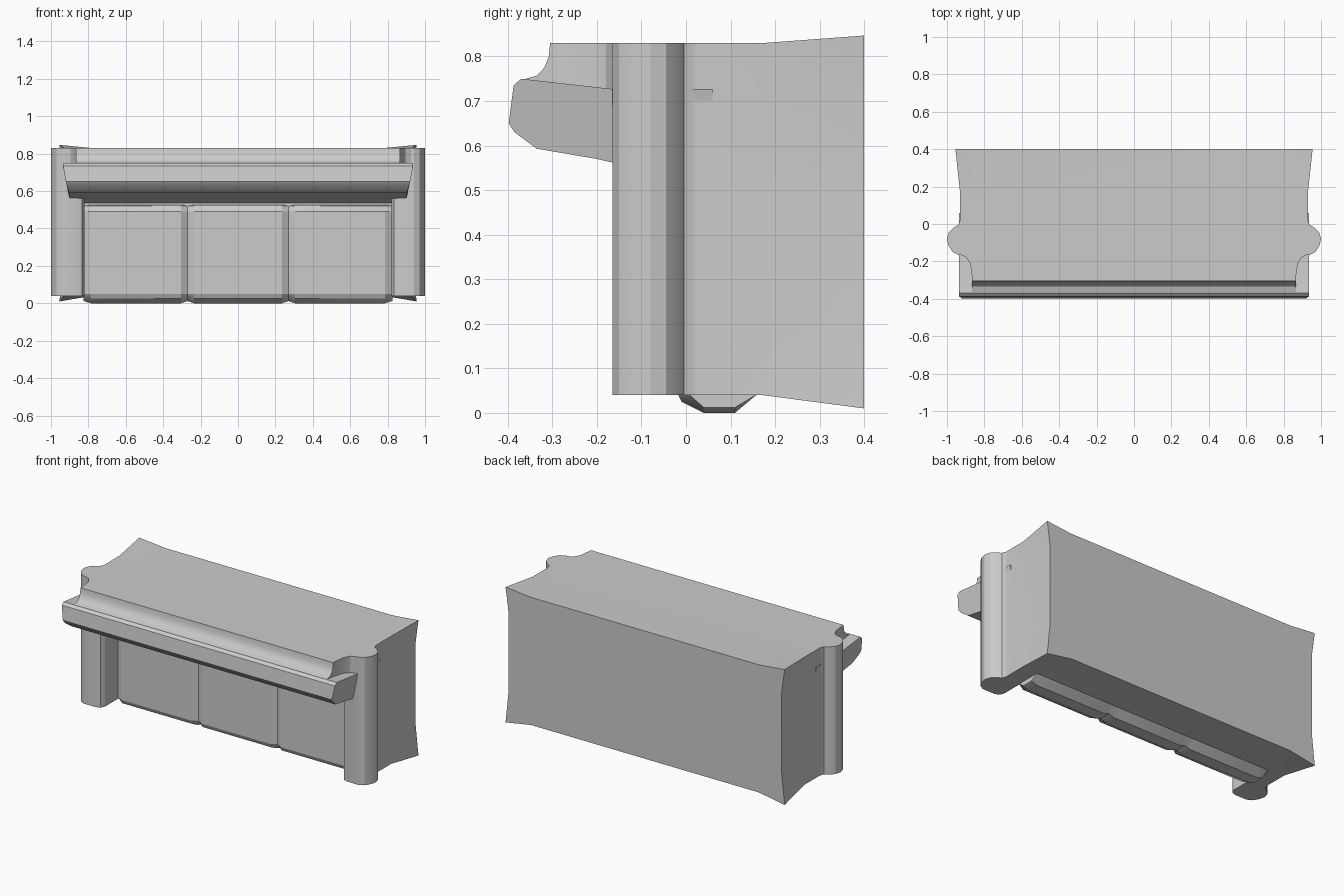
import bpy
import bmesh
from math import radians
from mathutils import Vector

cube = bpy.data.objects.get("Cube")
if cube:
    bpy.data.objects.remove(cube, do_unlink=True)

grey = bpy.data.materials.new("plain_grey")
grey.use_nodes = True
grey.diffuse_color = (0.6, 0.6, 0.6, 1)
grey.node_tree.nodes["Principled BSDF"].inputs["Base Color"].default_value = (0.6, 0.6, 0.6, 1)


def finish(name, bm):
    bmesh.ops.recalc_face_normals(bm, faces=bm.faces)
    mesh = bpy.data.meshes.new(name)
    bm.to_mesh(mesh)
    bm.free()
    mesh.materials.append(grey)
    ob = bpy.data.objects.new(name, mesh)
    bpy.context.collection.objects.link(ob)
    bpy.ops.object.select_all(action="DESELECT")
    ob.select_set(True)
    bpy.context.view_layer.objects.active = ob
    bpy.ops.object.shade_smooth_by_angle(angle=radians(25))
    return ob


def loft(name, rings):
    """Join equal rings of points into a closed solid."""
    bm = bmesh.new()
    loops = [[bm.verts.new(p) for p in ring] for ring in rings]
    n = len(loops[0])
    for a, b in zip(loops, loops[1:]):
        for i in range(n):
            j = (i + 1) % n
            bm.faces.new((a[i], a[j], b[j], b[i]))
    bm.faces.new(loops[0])
    bm.faces.new(loops[-1])
    return finish(name, bm)


def upright(name, outline, side, low, high):
    return loft(name, [[(side * x, y, z) for x, y in outline] for z in (low, high)])


# Main block with its four back corners pulled outward
bm = bmesh.new()
bmesh.ops.create_cube(bm, size=1)
for v in bm.verts:
    v.co = Vector((v.co.x * 1.86, 0.21 + v.co.y * 0.38, 0.435 + v.co.z * 0.79))
for co, no in (((-0.78, 0, 0), (1, 0, 0)), ((0.78, 0, 0), (1, 0, 0)), ((0, 0.17, 0), (0, 1, 0)),
               ((0, 0, 0.2), (0, 0, 1)), ((0, 0, 0.7), (0, 0, 1))):
    bmesh.ops.bisect_plane(bm, geom=bm.verts[:] + bm.edges[:] + bm.faces[:],
                           plane_co=co, plane_no=no)
for v in bm.verts:
    if abs(v.co.x) > 0.9 and v.co.y > 0.39:
        sign = 1 if v.co.x > 0 else -1
        if v.co.z > 0.8:
            v.co = (sign * 0.955, 0.4, 0.847)
        elif v.co.z < 0.1:
            v.co = (sign * 0.955, 0.4, 0.01)
        else:
            v.co.x = sign * 0.935
finish("main_block", bm)

# Three cushions in one strip, divided by shallow grooves
cushion = [(0.16, 0.042), (0.11, 0), (0.04, 0), (-0.01, 0.025), (-0.022, 0.05),
           (-0.022, 0.49), (0, 0.52), (0.06, 0.54), (0.16, 0.54)]
rings = []
for x, groove in ((-0.825, 1), (-0.785, 0), (-0.305, 0), (-0.27, 1), (-0.235, 0),
                  (0.235, 0), (0.27, 1), (0.305, 0), (0.785, 0), (0.825, 1)):
    ring = []
    for y, z in cushion:
        y += 0.022 * groove if y < 0.03 else 0
        z += 0.012 * groove if z < 0.03 else 0
        ring.append((x, y, z))
    rings.append(ring)
loft("cushion_strip", rings)

# Overhanging ledge, its ends narrowing downward
ledge = [(0.06, 0.52), (0, 0.545), (-0.165, 0.562), (-0.2, 0.57), (-0.335, 0.593),
         (-0.385, 0.63), (-0.398, 0.65), (-0.387, 0.735), (-0.37, 0.75),
         (-0.165, 0.727), (0.06, 0.727)]
rings = []
for side in (-1, 1):
    rings.append([(side * (0.9 + 0.035 * min(1, max(0, (z - 0.58) / 0.12))), y, z)
                  for y, z in ledge])
loft("front_ledge", rings)

# Coved slab above the ledge
cove = [(-0.37, 0.747), (-0.335, 0.757), (-0.318, 0.775), (-0.308, 0.8),
        (-0.305, 0.83), (0.06, 0.83), (0.06, 0.7), (-0.3, 0.7)]
loft("top_slab", [[(x, y, z) for y, z in cove] for x in (-0.865, 0.865)])

# Rounded arms and the small fillets joining them to the slab
arm = [(0.82, 0.06), (0.82, -0.13), (0.833, -0.155), (0.86, -0.165), (0.94, -0.165),
       (0.97, -0.15), (0.992, -0.115), (1, -0.08), (0.99, -0.045), (0.965, -0.02),
       (0.94, -0.005), (0.93, 0.02), (0.93, 0.06)]
fillet = [(0.8, -0.303), (0.863, -0.303), (0.875, -0.215), (0.895, -0.18),
          (0.935, -0.16), (0.8, -0.14)]
for label, side in (("left", 1), ("right", -1)):
    upright(label + "_arm", arm, side, 0.04, 0.83)
    upright(label + "_fillet", fillet, side, 0.7, 0.83)
